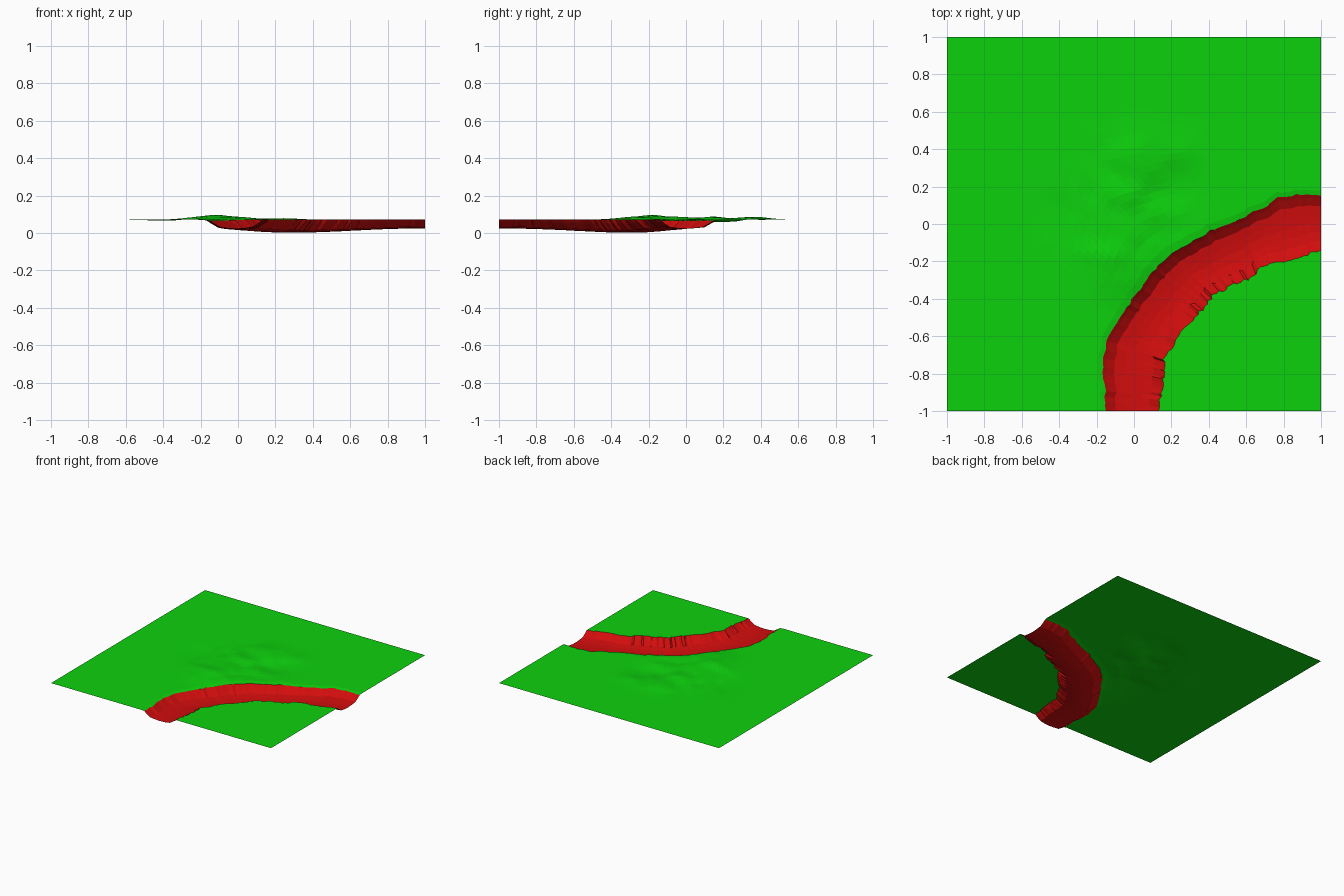
import bpy
import bmesh
import random
from math import exp, sin, pi
from mathutils import Vector, noise

random.seed(4)
cube = bpy.data.objects.get("Cube")
if cube:
    bpy.data.objects.remove(cube)

LEVEL = 0.072      # height of the flat ground
STATIONS = 72      # steps along the channel
ROWS = 34          # steps from the bank to the outer border

OUTER_BANK = [(-.15, -1), (-.155, -.88), (-.17, -.75), (-.145, -.61), (-.09, -.52), (-.02, -.42),
              (.05, -.32), (.12, -.23), (.22, -.15), (.36, -.07), (.42, -.03),
              (.55, .02), (.7, .09), (.77, .14), (.9, .16), (1, .15)]
INNER_BANK = [(.13, -1), (.155, -.85), (.16, -.72), (.21, -.64), (.24, -.58),
              (.31, -.52), (.37, -.45), (.42, -.38), (.52, -.33), (.64, -.28),
              (.68, -.23), (.8, -.2), (.9, -.17), (1, -.14)]
BORDER = [(-1, -1), (-1, 1), (1, 1)]
# Channel section: share of the width, share of the depth
SECTION = [(0, 0), (.06, .3), (.19, .84), (.36, .95), (.5, 1), (.66, .95), (.82, .8), (.94, .3), (1, 0)]
# Mound and hollows: x, y, radius, height
BUMPS = [(-.1, -.2, .16, .022), (-.08, .12, .15, .012), (.02, .36, .12, .014),
         (.2, .2, .13, -.014), (-.42, .08, .11, -.006), (.25, .38, .1, .008)]


def material(name, colour):
    mat = bpy.data.materials.new(name)
    mat.use_nodes = True
    mat.diffuse_color = colour
    mat.node_tree.nodes["Principled BSDF"].inputs["Base Color"].default_value = colour
    return mat


def resample(points, jitter=0.0):
    """Evenly spaced points along a polyline, roughened between its ends."""
    pts = [Vector(p) for p in points]
    total = sum((b - a).length for a, b in zip(pts, pts[1:]))
    result = []
    for i in range(STATIONS + 1):
        left = total * i / STATIONS
        for a, b in zip(pts, pts[1:]):
            span = (b - a).length
            if left <= span + 1e-6:
                break
            left -= span
        p = a.lerp(b, min(left / span, 1))
        if 0 < i < STATIONS:
            p += Vector((random.uniform(-1, 1), random.uniform(-1, 1))) * jitter
        result.append(p)
    return result


def ground_height(p):
    rise = sum(h * exp(-((p.x - x) ** 2 + (p.y - y) ** 2) / r ** 2) for x, y, r, h in BUMPS)
    patch = exp(-(((p.x + .05) / .36) ** 2 + ((p.y - .05) / .4) ** 2) ** 2)
    rough = noise.noise(Vector((p.x * 9, p.y * 9, 2.0)))
    return LEVEL + rise + .009 * rough * patch


def build(name, rows, mat):
    """Skin a list of equally long rows of points."""
    bm = bmesh.new()
    grid = [[bm.verts.new(p) for p in row] for row in rows]
    for a, b in zip(grid, grid[1:]):
        for j in range(len(a) - 1):
            bm.faces.new((a[j], a[j + 1], b[j + 1], b[j]))
    bmesh.ops.remove_doubles(bm, verts=bm.verts, dist=1e-5)
    bmesh.ops.recalc_face_normals(bm, faces=bm.faces)
    if sum(f.normal.z * f.calc_area() for f in bm.faces) < 0:
        bmesh.ops.reverse_faces(bm, faces=bm.faces)
    mesh = bpy.data.meshes.new(name)
    bm.to_mesh(mesh)
    bm.free()
    mesh.materials.append(mat)
    obj = bpy.data.objects.new(name, mesh)
    bpy.context.collection.objects.link(obj)
    return obj


green = material("grass green", (.004, .64, .004, 1))
red = material("channel red", (.64, .004, .004, 1))

outer = resample(OUTER_BANK, .006)
inner = resample(INNER_BANK, .008)
border = resample(BORDER)

# Ground between the outer bank and the border, with its rough mound
ground_rows = []
for bank, edge in zip(outer, border):
    row = []
    for j in range(ROWS + 1):
        p = bank.lerp(edge, j / ROWS)
        z = ground_height(p) - (.005 if j == 0 else 0)
        row.append((p.x, p.y, z))
    ground_rows.append(row)
build("main_ground", ground_rows, green)

# Channel, deepest halfway round the bend
channel_rows = []
for i, (a, b) in enumerate(zip(outer, inner)):
    floor = .025 - .023 * sin(pi * i / STATIONS) ** 2
    top_a, top_b = ground_rows[i][0][2], LEVEL
    row = []
    for across, down in SECTION:
        p = a.lerp(b, across)
        rim = top_a + (top_b - top_a) * across
        row.append((p.x, p.y, rim + (floor - rim) * down))
    channel_rows.append(row)
build("river_channel", channel_rows, red)

# Flat ground inside the bend, fanning to the corner
corner = Vector((1, -1))
corner_rows = [[(*p.lerp(corner, t), LEVEL) for t in (0, .5, .999)] for p in inner]
for row in corner_rows:
    row[-1] = (1, -1, LEVEL)
bm_rows = [row[:2] for row in corner_rows]
build("corner_ground", bm_rows, green)
tip = [[row[1], (1 - 1e-3 * (1 - i / STATIONS), -1 + 1e-3 * i / STATIONS, LEVEL)]
       for i, row in enumerate(corner_rows)]
build("corner_ground_tip", tip, green)
